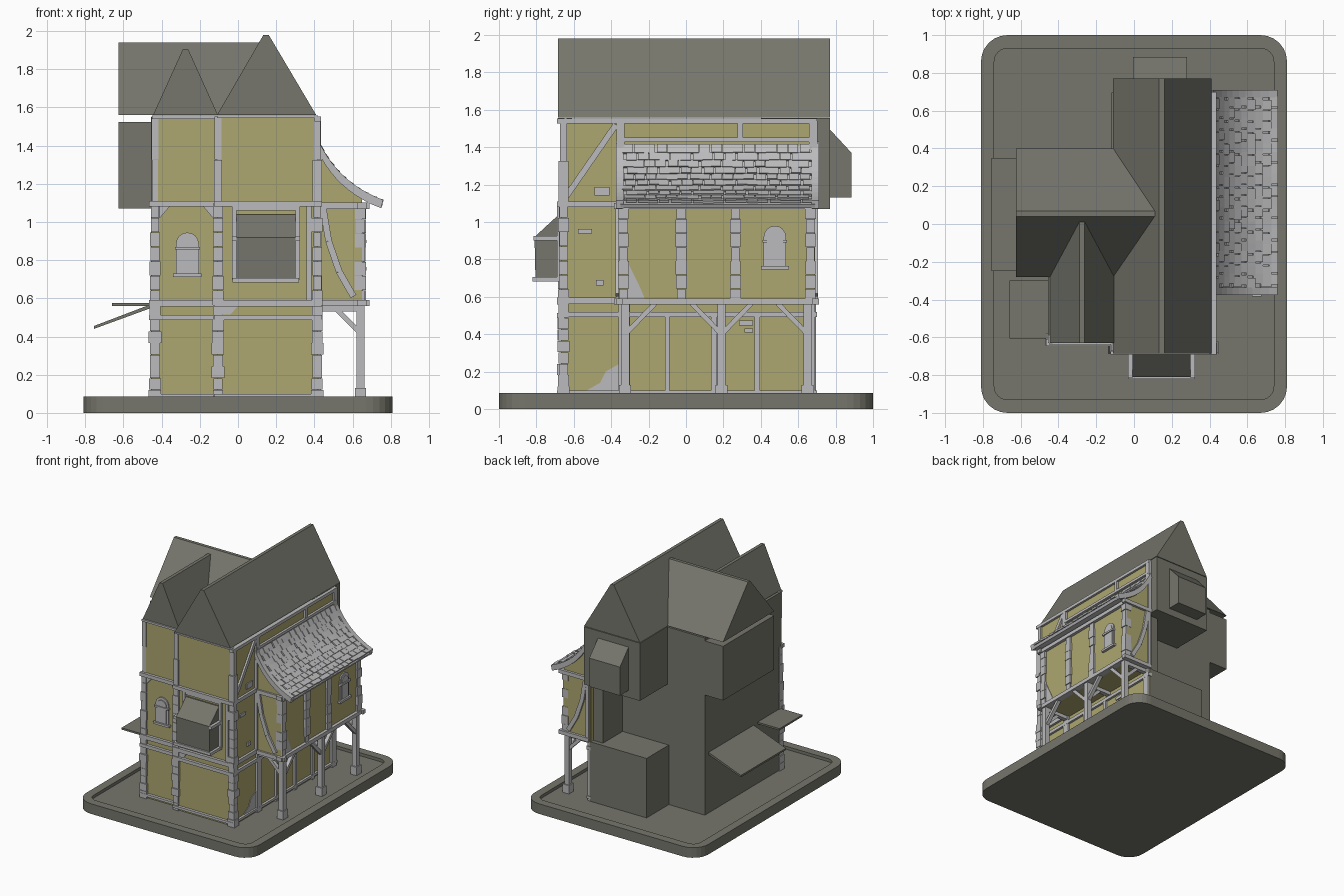
import bpy, bmesh, math, random
from mathutils import Vector, Matrix

random.seed(4)
cube = bpy.data.objects.get("Cube")
if cube:
    bpy.data.objects.remove(cube)


def material(name, rgb):
    m = bpy.data.materials.new(name)
    m.use_nodes = True
    m.diffuse_color = (*rgb, 1)
    m.node_tree.nodes["Principled BSDF"].inputs["Base Color"].default_value = (*rgb, 1)
    return m


DARK = material("dark olive grey", (0.18, 0.18, 0.15))
WALL = material("ochre plaster", (0.42, 0.39, 0.16))
TRIM = material("pale grey timber", (0.5, 0.5, 0.51))


class Part:
    """Collects solids into one named object."""
    def __init__(self, name, mat):
        self.name, self.mat, self.bm = name, mat, bmesh.new()

    def box(self, x0, x1, y0, y1, z0, z1):
        centre = Vector((x0 + x1, y0 + y1, z0 + z1)) / 2
        size = Matrix.Diagonal((x1 - x0, y1 - y0, z1 - z0, 1))
        bmesh.ops.create_cube(self.bm, size=1, matrix=Matrix.Translation(centre) @ size)

    def prism(self, axis, pts, a, b):
        place = {"x": lambda u, v, w: (w, u, v), "y": lambda u, v, w: (u, w, v),
                 "z": lambda u, v, w: (u, v, w)}[axis]
        lo, hi = [[self.bm.verts.new(place(u, v, w)) for u, v in pts] for w in (a, b)]
        self.bm.faces.new(lo)
        self.bm.faces.new(hi[::-1])
        for i in range(len(pts)):
            j = (i + 1) % len(pts)
            self.bm.faces.new((lo[i], hi[i], hi[j], lo[j]))

    def beam(self, p, q, width, depth, normal):
        p, q, n = Vector(p), Vector(q), Vector(normal)
        d = (q - p).normalized()
        rot = Matrix((d, n.cross(d).normalized(), n)).transposed().to_4x4()
        size = Matrix.Diagonal(((q - p).length, width, depth, 1))
        bmesh.ops.create_cube(self.bm, size=1, matrix=Matrix.Translation((p + q) / 2) @ rot @ size)

    def stack(self, x, y, w, z0, z1, block=0.06):
        """Rough post of slightly uneven blocks."""
        n = max(1, round((z1 - z0) / block))
        h = (z1 - z0) / n
        for i in range(n):
            r = w / 2 + random.uniform(-0.005, 0.005)
            self.box(x - r, x + r, y - r, y + r, z0 + i * h, z0 + (i + 1) * h - 0.002)

    def done(self):
        bmesh.ops.recalc_face_normals(self.bm, faces=self.bm.faces)
        me = bpy.data.meshes.new(self.name)
        self.bm.to_mesh(me)
        self.bm.free()
        me.materials.append(self.mat)
        ob = bpy.data.objects.new(self.name, me)
        bpy.context.collection.objects.link(ob)
        return ob


# Rounded base tray with a shallow recess
def rounded(hx, hy, r, steps=6):
    pts = []
    for k, (sx, sy) in enumerate(((1, 1), (-1, 1), (-1, -1), (1, -1))):
        for i in range(steps + 1):
            a = math.pi / 2 * (k + i / steps)
            pts.append((sx * (hx - r) + r * math.cos(a), sy * (hy - r) + r * math.sin(a)))
    return pts


base = Part("base", DARK)
rings = [[base.bm.verts.new((x, y, z)) for x, y in rounded(hx, hy, r)]
         for hx, hy, r, z in ((.81, 1, .14, 0), (.81, 1, .14, .085),
                              (.74, .93, .07, .085), (.74, .93, .07, .06))]
for lo, hi in zip(rings, rings[1:]):
    for i in range(len(lo)):
        j = (i + 1) % len(lo)
        base.bm.faces.new((lo[i], lo[j], hi[j], hi[i]))
base.bm.faces.new(rings[0][::-1])
base.bm.faces.new(rings[-1])
base.done()

# Plain masses of the house
body = Part("house_body", DARK)
body.box(-.455, -.11, -.615, .40, .055, 1.55)
body.box(-.11, .41, -.66, .40, .055, 1.55)
body.box(-.12, .41, .40, .695, .055, .56)
body.box(.31, .41, .40, .66, .56, 1.08)
body.box(-.11, .41, .40, .77, 1.07, 1.555)
body.box(-.625, -.44, -.28, .40, 1.07, 1.525)
body.done()

# Gabled roofs with narrow flat ridges
for name, axis, lo, hi, ridge, top, a, b in (
        ("main_roof", "y", -.11, .41, .147, 1.98, -.685, .77),
        ("front_gable_roof", "y", -.445, -.105, -.275, 1.905, -.63, .05),
        ("cross_roof", "x", -.28, .40, .055, 1.94, -.625, .14)):
    roof = Part(name, DARK)
    roof.prism(axis, [(lo, 1.56), (hi, 1.56), (ridge + .014, top), (ridge - .014, top)], a, b)
    roof.done()

# Rear bay, front oriel and side awnings
bay = Part("rear_bay", DARK)
bay.prism("x", [(.76, 1.13), (.885, 1.13), (.885, 1.37), (.76, 1.505)], -.005, .28)
bay.done()
oriel = Part("front_oriel", DARK)
oriel.prism("x", [(-.66, .7), (-.805, .7), (-.81, .92), (-.68, 1.04), (-.66, 1.04)], -.008, .30)
oriel.done()
awnings = Part("side_awnings", DARK)
awnings.prism("y", [(-.44, .575), (-.44, .555), (-.755, .44), (-.755, .455)], -.25, .35)
awnings.box(-.66, -.44, -.605, -.30, .56, .575)
awnings.done()

# Plaster panels and the overhanging side room
plaster = Part("plaster_walls", WALL)
plaster.box(-.45, -.11, -.622, -.61, .06, 1.55)
plaster.box(-.11, .415, -.667, -.655, .06, 1.55)
plaster.box(.405, .417, -.667, .695, .06, 1.55)
plaster.done()
side_room = Part("side_room", WALL)
side_room.prism("y", [(.40, .56), (.65, .56), (.65, 1.12), (.55, 1.2), (.47, 1.3), (.40, 1.4)], -.36, .69)
side_room.done()


# Curved lean-to roof with rows of tiles
def curve(t):
    p, q, r = Vector((.42, 1.415)), Vector((.52, 1.19)), Vector((.76, 1.1))
    return p.lerp(q, t).lerp(q.lerp(r, t), t)


def ribbon(up, down):
    pts = [curve(i / 10) for i in range(11)]
    return [(p.x, p.y + up) for p in pts] + [(p.x - .01, p.y - down) for p in pts[::-1]]


deck = Part("lean_to_deck", TRIM)
deck.prism("y", ribbon(-.005, .025), -.35, .69)
deck.done()
tiles = Part("lean_to_tiles", TRIM)
rows, cols = 10, 17
for i in range(rows):
    a, b = curve(i / rows), curve(min(1, (i + 1.25) / rows))
    d = (b - a).normalized()
    step = 1.0 / cols
    for j in range(cols):
        y = -.33 + step * (j + (.65 if i % 2 else .35)) + random.uniform(-.005, .005)
        lift = random.uniform(.006, .012)
        tiles.beam((a.x, y, a.y), (b.x, y, b.y + lift), step - .004, .014, (-d.y, 0, d.x))
tiles.done()
barge = Part("lean_to_edge_boards", TRIM)
for y in (-.375, .67):
    barge.prism("y", ribbon(.016, .028), y, y + .04)
barge.done()

# Front timber frame
front = Part("front_timbers", TRIM)
for x, y in ((-.435, -.61), (-.105, -.655), (.415, -.655)):
    front.stack(x, y, .058, .06, .49)
    front.stack(x, y, .05, .49, 1.1, .08)
    front.stack(x, y, .042, 1.1, 1.555, .23)
for z, h in ((1.095, .03), (.575, .034), (.5, .028), (.09, .02)):
    front.box(-.465, -.1, -.645, -.61, z - h / 2, z + h / 2)
    front.box(-.125, .44, -.69, -.65, z - h / 2, z + h / 2)
for x0, x1 in ((-.41, -.35), (-.13, -.19)):
    front.prism("y", [(x0, 1.09), (x1, 1.09), (x0, 1.02)], -.632, -.615)
front.box(-.45, -.11, -.638, -.61, 1.54, 1.557)
front.box(-.11, .42, -.685, -.65, 1.545, 1.557)
front.box(.36, .385, -.68, -.66, .59, 1.09)
front.done()

# Oriel frame
frame = Part("oriel_frame", TRIM)
frame.box(-.03, .32, -.82, -.66, .682, .706)
for x in (-.02, .312):
    frame.box(x - .012, x + .012, -.69, -.66, .7, 1.08)
    frame.box(x - .012, x + .012, -.815, -.66, .9, .925)
frame.box(-.03, .32, -.685, -.66, 1.06, 1.08)
frame.done()

# Right side timber frame
side = Part("side_timbers", TRIM)
for z, h, y0, y1 in ((1.54, .026, -.69, .70), (1.44, .022, -.36, .70), (1.095, .03, -.69, -.34),
                     (.58, .034, -.69, -.34), (.505, .028, -.67, .70), (.09, .02, -.67, .70)):
    side.box(.40, .436, y0, y1, z - h / 2, z + h / 2)
for y, w, z0, z1 in ((-.35, .045, 1.1, 1.54), (.68, .045, 1.07, 1.54), (.29, .03, 1.45, 1.54),
                     (-.33, .06, .06, .57), (-.1, .025, .06, .5), (.15, .03, .06, .5),
                     (.38, .03, .06, .5), (.66, .06, .06, .57)):
    side.box(.40, .435, y - w / 2, y + w / 2, z0, z1)
side.beam((.42, -.655, 1.115), (.42, -.375, 1.52), .032, .025, (1, 0, 0))
side.done()

# Side room timber frame, posts and braces
room = Part("side_room_timbers", TRIM)
for y in (-.335, -.025, .265, .665):
    room.stack(.64, y, .052, .57, 1.09, .075)
for z in (.575, 1.085):
    room.box(.625, .675, -.385, .71, z - .016, z + .016)
    for y in (-.375, .675):
        room.box(.41, .69, y, y + .035, z - .016, z + .016)
for y in (-.365, .695):
    bend = [(.445, 1.08), (.475, .9), (.53, .74), (.605, .61)]
    for (x0, z0), (x1, z1) in zip(bend, bend[1:]):
        room.beam((x0, y, z0), (x1, y, z1), .034, .022, (0, 1, 0))
    room.box(.415, .44, y - .01, y + .01, .57, 1.35)
for y in (-.325, .19, .65):
    room.box(.62, .662, y - .022, y + .022, .06, .57)
    room.box(.612, .67, y - .032, y + .032, .06, .13)
    for s in (-1, 1):
        if -.37 < y + s * .16 < .7:
            room.beam((.641, y, .4), (.641, y + s * .16, .565), .026, .03, (1, 0, 0))
    room.box(.41, .66, y - .018, y + .018, .53, .562)
    room.beam((.64, y, .42), (.5, y, .56), .026, .03, (0, 1, 0))
room.done()


# Small arched windows
def arch(c, hw, z0, spring):
    return [(c - hw, z0), (c + hw, z0)] + [
        (c + hw * math.cos(math.pi * i / 8), spring + hw * math.sin(math.pi * i / 8)) for i in range(9)]


windows = Part("arched_windows", TRIM)
for axis, c, face, s, z in (("y", -.265, -.618, -1, .72), ("x", .475, .645, 1, .755)):
    outer, inner = arch(c, .06, z, z + .165), arch(c, .043, z + .015, z + .16)
    for pts, depth in ((outer, .014), (inner, .02)):
        windows.prism(axis, pts, face, face + s * depth)
    for z0, z1, hw in ((z - .008, z + .01, .075), (z + .135, z + .15, .066)):
        windows.prism(axis, [(c - hw, z0), (c + hw, z0), (c + hw, z1), (c - hw, z1)], face, face + s * .028)
windows.done()

# Exposed stones and worn patches
patches = Part("exposed_stones", TRIM)
for y, z, w, h in ((-.45, 1.165, .08, .045), (-.54, .95, .075, .025), (-.46, .675, .04, .03),
                   (.32, .46, .075, .025), (.335, .42, .045, .022)):
    patches.box(.41, .427, y - w / 2, y + w / 2, z - h / 2, z + h / 2)
patches.prism("x", [(-.53, .1), (-.36, .1), (-.36, .24), (-.43, .2), (-.46, .14)], .412, .421)
patches.prism("x", [(-.31, .59), (-.22, .59), (-.25, .66), (-.31, .78)], .645, .654)
patches.prism("y", [(-.1, .515), (-.04, .515), (.0, .56), (-.1, .56)], -.674, -.66)
patches.done()
